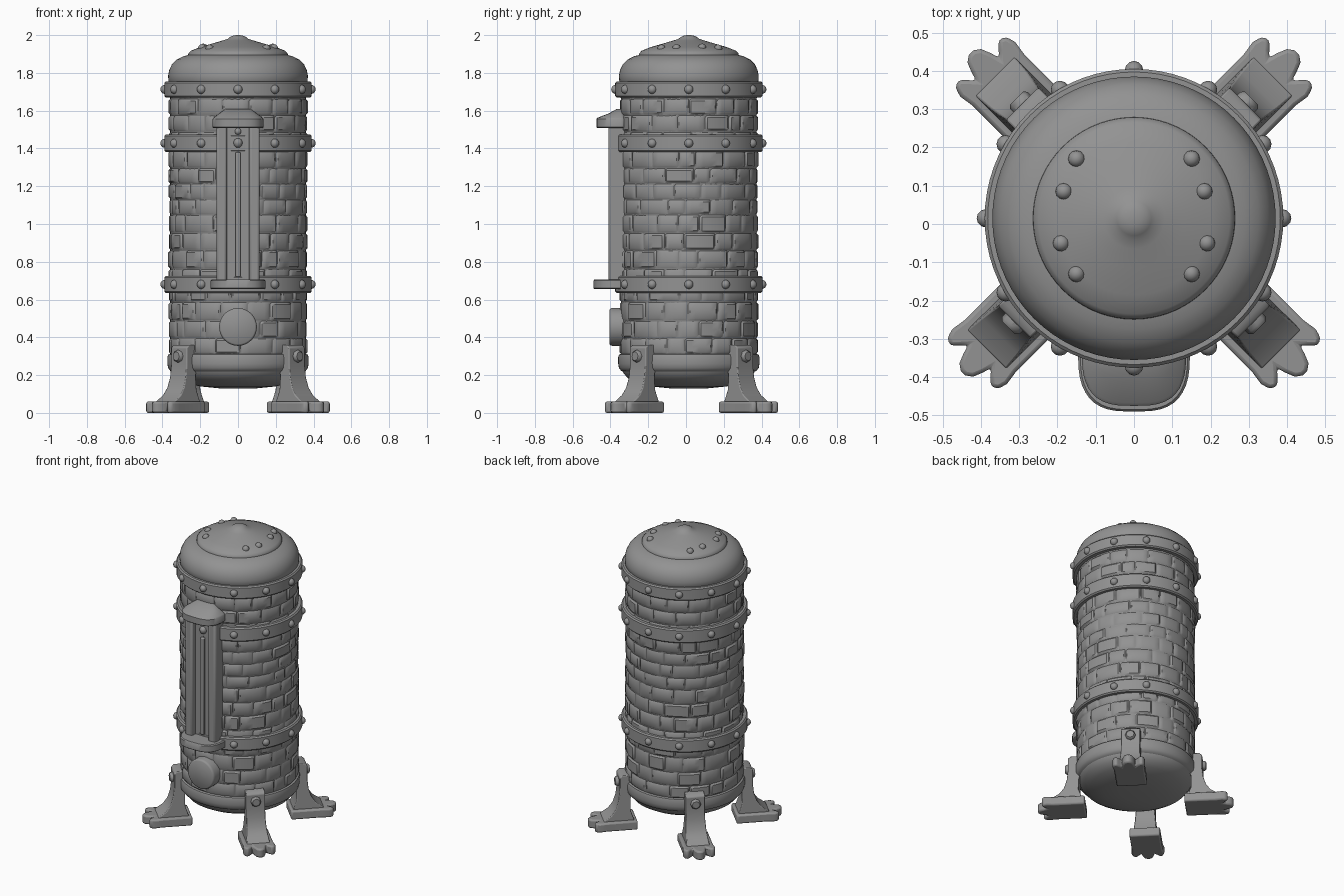
import bpy, bmesh, math, random
from mathutils import Matrix

if "Cube" in bpy.data.objects:
    bpy.data.objects.remove(bpy.data.objects["Cube"])

random.seed(4)
CY = 0.015          # tank axis offset in y
PI = math.pi
IRON = bpy.data.materials.new("dark_iron")
IRON.diffuse_color = (0.29, 0.29, 0.29, 1)
IRON.use_nodes = True
IRON.node_tree.nodes["Principled BSDF"].inputs["Base Color"].default_value = IRON.diffuse_color


def finish(bm, name, bevel=0.0):
    bmesh.ops.recalc_face_normals(bm, faces=bm.faces)
    me = bpy.data.meshes.new(name)
    bm.to_mesh(me)
    bm.free()
    me.materials.append(IRON)
    ob = bpy.data.objects.new(name, me)
    bpy.context.collection.objects.link(ob)
    if bevel:
        m = ob.modifiers.new("bevel", 'BEVEL')
        m.width, m.segments, m.limit_method = bevel, 2, 'ANGLE'
        m.angle_limit = math.radians(40)
    ob.location.y = CY
    return ob


def loft(bm, rings, closed=False):
    """Skin equal-length rings of points, capping the ends unless closed."""
    vs = [[bm.verts.new(p) for p in r] for r in rings]
    n = len(vs[0])
    pairs = list(zip(vs, vs[1:])) + ([(vs[-1], vs[0])] if closed else [])
    for a, b in pairs:
        for i in range(n):
            j = (i + 1) % n
            bm.faces.new((a[i], a[j], b[j], b[i]))
    if not closed:
        bm.faces.new(vs[0])
        bm.faces.new(vs[-1])


def circle(r, z, n=72):
    return [(r * math.cos(2 * PI * i / n), r * math.sin(2 * PI * i / n), z) for i in range(n)]


def lathe(name, profile, closed=False):
    bm = bmesh.new()
    loft(bm, [circle(r, z) for r, z in profile], closed)
    return finish(bm, name)


def add_stud(bm, pos, r):
    bmesh.ops.create_uvsphere(bm, u_segments=12, v_segments=8, radius=r,
                              matrix=Matrix.Translation(pos))


# Tank: rounded bottom, core and domed shoulder
lathe("tank_body", [(0.10, 0.13), (0.20, 0.14), (0.28, 0.16), (0.325, 0.185), (0.345, 0.21),
                    (0.359, 0.24), (0.359, 1.74), (0.368, 1.755), (0.37, 1.785), (0.364, 1.815),
                    (0.35, 1.845), (0.325, 1.87), (0.29, 1.888), (0.24, 1.9)])

# Top cap with knob
lathe("top_cap", [(0.255, 1.87), (0.265, 1.885), (0.263, 1.903), (0.25, 1.917), (0.20, 1.937),
                  (0.13, 1.957), (0.08, 1.972), (0.055, 1.98), (0.045, 1.988), (0.033, 1.995),
                  (0.018, 1.999), (0.004, 2.0)])
bm = bmesh.new()
for s in (-1, 1):
    for x, y, z in ((0.15, 0.155, 1.928), (0.183, 0.07, 1.933), (0.19, -0.065, 1.93), (0.15, -0.145, 1.928)):
        add_stud(bm, (s * x, y, z), 0.022)
finish(bm, "cap_rivets")

# Bricks: slightly raised, curved blocks in staggered rows
bm = bmesh.new()
z, row = 0.31, 0
while z < 1.69:
    h = 0.09 + random.uniform(-0.01, 0.01)
    n = 17
    cuts = [2 * PI * (i + 0.5 * (row % 2) + random.uniform(-0.22, 0.22)) / n for i in range(n)]
    cuts.append(cuts[0] + 2 * PI)
    for a0, a1 in zip(cuts, cuts[1:]):
        a0 += 0.002
        a1 -= 0.002
        r = 0.3655 + random.uniform(-0.003, 0.0035)
        tilt = random.uniform(-0.002, 0.002)
        e, d = 0.03, random.uniform(0.0, 0.003)
        angs = [a0, a0 + e] + [a0 + (a1 - a0) * k / 4 for k in (1, 2, 3)] + [a1 - e, a1]
        zs = [z + d, z + 0.012 + d, z + h / 2, z + h - 0.012, z + h]
        grid = []
        for j, zz in enumerate(zs):
            line = []
            for i, a in enumerate(angs):
                edge = i in (0, 6) or j in (0, 4)
                rr = 0.3575 if edge else r + tilt * (i - 3) / 2
                line.append(bm.verts.new((rr * math.cos(a), rr * math.sin(a), zz)))
            grid.append(line)
        for j in range(4):
            for i in range(6):
                bm.faces.new((grid[j][i], grid[j][i + 1], grid[j + 1][i + 1], grid[j + 1][i]))
    z += h
    row += 1
finish(bm, "bricks")

# Plain rounded base band, then three studded bands
lathe("base_band", [(0.34, 0.215), (0.358, 0.222), (0.37, 0.238), (0.374, 0.26),
                    (0.374, 0.295), (0.37, 0.308), (0.352, 0.315)], True)
for name, z0, z1, r in (("lower_band", 0.635, 0.725, 0.39),
                        ("middle_band", 1.38, 1.475, 0.39), ("upper_band", 1.67, 1.755, 0.39)):
    b = 0.008
    lathe(name, [(0.35, z0), (r - b, z0), (r, z0 + b), (r, z1 - b), (r - b, z1), (0.35, z1)], True)
    bm = bmesh.new()
    for i in range(12):
        a = i * PI / 6
        add_stud(bm, ((r - 0.003) * math.cos(a), (r - 0.003) * math.sin(a), (z0 + z1) / 2), 0.024)
    finish(bm, name + "_studs")


# Sight gauge on the front
def oval(z, a, front, back=-0.36, n=40):
    pts = []
    for i in range(n):
        t = 2 * PI * i / n
        c, s = math.cos(t), math.sin(t)
        x = a * math.copysign(abs(c) ** 0.65, c)
        y = (back - front) * math.copysign(abs(s) ** 0.8, s)
        pts.append((x, back + (y if y < 0 else y * 0.3), z))
    return pts


def box(name, x0, x1, y0, y1, z0, z1, bevel=0.006):
    bm = bmesh.new()
    loft(bm, [[(x0, y0, q), (x1, y0, q), (x1, y1, q), (x0, y1, q)] for q in (z0, z1)])
    return finish(bm, name, bevel)


bm = bmesh.new()
loft(bm, [oval(0.655, 0.14, -0.50), oval(0.66, 0.146, -0.505),
          oval(0.70, 0.146, -0.505), oval(0.706, 0.14, -0.50)])
finish(bm, "gauge_shelf")
bm = bmesh.new()
loft(bm, [oval(1.508, 0.13, -0.484), oval(1.514, 0.136, -0.49), oval(1.555, 0.136, -0.49),
          oval(1.563, 0.13, -0.482), oval(1.585, 0.10, -0.425), oval(1.61, 0.065, -0.38)])
finish(bm, "gauge_hood")
box("gauge_back", -0.10, 0.10, -0.388, -0.32, 0.69, 1.53, 0)
for s, side in ((-1, "left"), (1, "right")):
    x = s * 0.087
    box("gauge_rail_" + side, x - 0.028, x + 0.028, -0.425, -0.33, 0.69, 1.53, 0.012)
box("gauge_tube", -0.014, 0.014, -0.405, -0.36, 0.72, 1.38, 0.006)
bm = bmesh.new()
add_stud(bm, (0, -0.385, 1.49), 0.018)
add_stud(bm, (0, -0.388, 1.43), 0.024)
finish(bm, "gauge_studs")

# Round port under the gauge
bm = bmesh.new()
loft(bm, [[(x, y, 0.455 + w) for x, w, _ in circle(r, 0, 40)]
          for r, y in ((0.1, -0.32), (0.1, -0.405), (0.097, -0.415), (0.09, -0.42))])
finish(bm, "round_port")

# Four legs: built along +x, then turned to the diagonals
LEG = [(0.32, 0.05, 0.072), (0.345, 0.12, 0.066), (0.345, 0.2, 0.06), (0.325, 0.26, 0.06),
       (0.325, 0.36, 0.06), (0.395, 0.36, 0.06), (0.413, 0.345, 0.06), (0.413, 0.25, 0.06),
       (0.42, 0.19, 0.061), (0.437, 0.135, 0.064), (0.465, 0.095, 0.068), (0.515, 0.06, 0.072),
       (0.515, 0.05, 0.072)]
FOOT = [(0.305, 0.095), (0.50, 0.095), (0.54, 0.101), (0.566, 0.094), (0.575, 0.075),
        (0.555, 0.055), (0.54, 0.042), (0.563, 0.036), (0.59, 0.025), (0.602, 0.008)]
outline = FOOT + [(r, -w) for r, w in reversed(FOOT)]


def place(ob, angle, shift):
    ob.rotation_euler.z = angle
    ob.location.x += shift[0]
    ob.location.y += shift[1]


for name, deg, shift in (("back_right", 45, (0, 0.007)), ("back_left", 135, (0, 0.007)),
                         ("front_left", 225, (-0.021, 0.021)), ("front_right", 315, (0.021, 0.021))):
    ang = math.radians(deg)
    bm = bmesh.new()
    loft(bm, [[(r, s * w, q) for r, q, w in LEG] for s in (-1, 1)])
    place(finish(bm, name + "_leg", 0.006), ang, shift)
    bm = bmesh.new()
    loft(bm, [[(r, w, q) for r, w in outline] for q in (0.0, 0.06)])
    place(finish(bm, name + "_foot", 0.01), ang, shift)
    # rounded bolt head
    bm = bmesh.new()
    loft(bm, [[(x, u, 0.3 + v) for u, v, _ in circle(r, 0, 8)]
              for x, r in ((0.4, 0.032), (0.425, 0.032), (0.434, 0.024))])
    place(finish(bm, name + "_bolt"), ang, shift)

# Smooth shading with crisp edges
for ob in bpy.context.scene.objects:
    ob.select_set(True)
    bpy.context.view_layer.objects.active = ob
bpy.ops.object.shade_smooth_by_angle(angle=math.radians(40))
